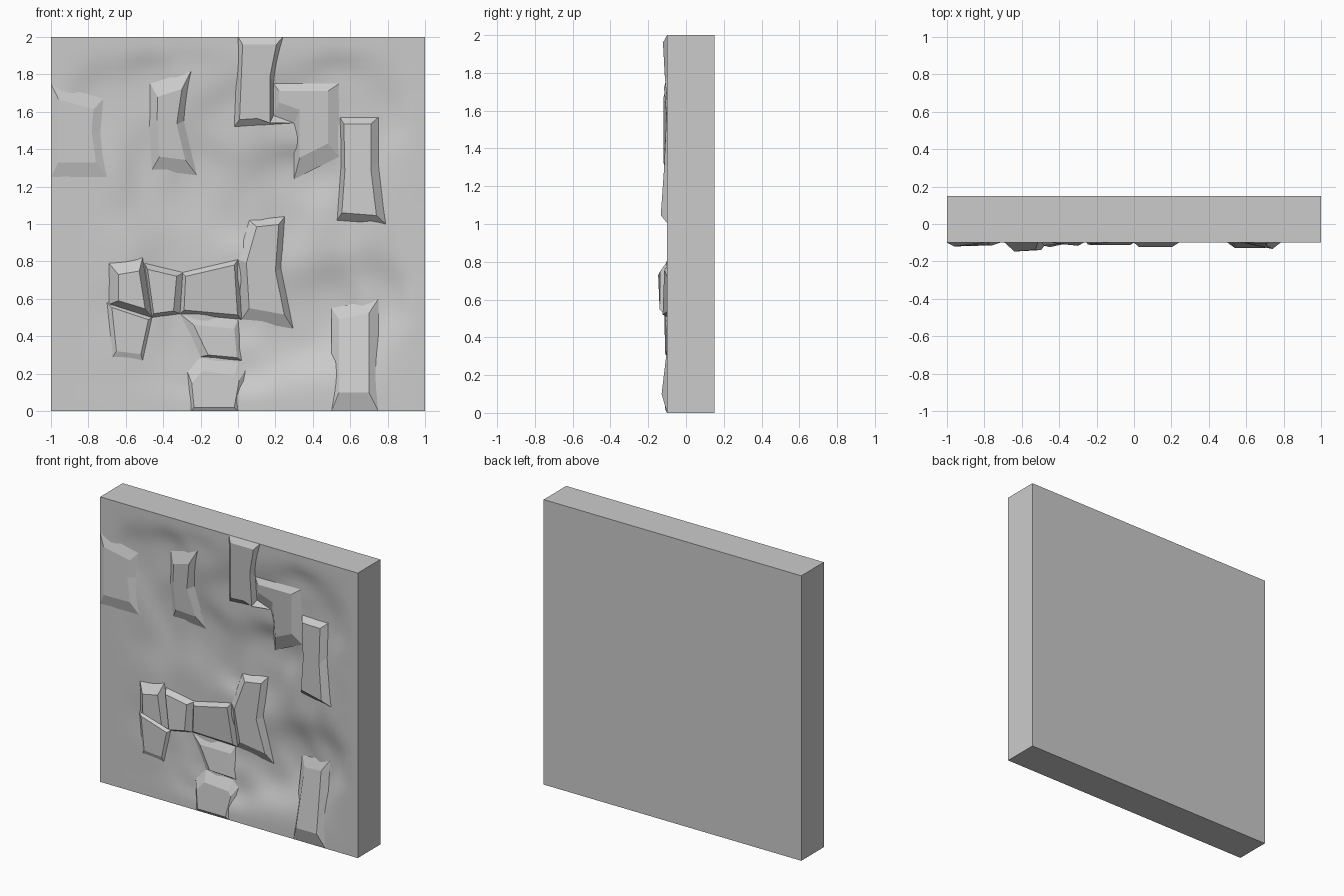
import bpy, bmesh
from mathutils import Vector

if "Cube" in bpy.data.objects:
    bpy.data.objects.remove(bpy.data.objects["Cube"])

FRONT = -0.10
GRID = 48

# Hollows of the uneven wall: (x, z, depth behind the front rim)
HOLLOWS = [
    (0.25, 1.04, 0.08), (0.07, 1.02, 0.065), (0.295, 0.44, 0.08), (0.5, 0.55, 0.10),
    (0.75, 0.60, 0.05), (0, 0.81, 0.03), (-0.25, 1.82, 0.01), (-0.22, 1.26, 0.06),
    (-0.47, 1.75, 0.03), (-0.46, 1.29, 0.04), (0.54, 1.75, 0.03), (0.30, 1.24, 0.085), (0.75, 1.57, 0.03),
    (0.54, 1.57, 0.035), (0.79, 1.0, 0.005), (0.53, 1.02, 0.045), (-0.72, 1.67, 0.025),
    (-0.70, 1.25, 0.005), (-0.69, 0.79, 0.0), (-0.67, 0.29, 0.0), (-0.02, 1.52, 0.035),
    (0.30, 1.54, 0.04), (0.02, 0.27, 0.05), (-0.2, 0.29, 0.035), (-0.27, 0.21, 0.015),
    (-0.29, 0.74, 0.035), (-0.31, 0.52, 0.035), (0.01, 0.49, 0.07), (-0.48, 0.5, 0.01)]
RIM = [(s, k * 0.2, 0) for s in (-1, 1) for k in range(11)] + \
      [(-0.8 + k * 0.2, z, 0) for z in (0, 2) for k in range(9)]


def wall_depth(x, z):
    """Smooth blend of the nearby hollows, fading to zero at the rim."""
    edge = min(1 - abs(x), z, 2 - z)
    if edge < 1e-4:
        return 0.0
    total = weight = 0.0
    for px, pz, d in HOLLOWS + RIM:
        w = 1 / ((x - px) ** 2 + (z - pz) ** 2 + 0.004) ** 2
        total += w * d
        weight += w
    return total / weight * min(1, edge / 0.12)


def make_object(name, bm):
    mesh = bpy.data.meshes.new(name)
    bm.to_mesh(mesh)
    bm.free()
    obj = bpy.data.objects.new(name, mesh)
    bpy.context.collection.objects.link(obj)
    return obj


def edge_inset(a, b, margins):
    """Inward normal and bevel width of a clockwise outline edge."""
    left, right, top, bottom = margins
    d = (b - a).normalized()
    n = Vector((d.y, -d.x))
    width = abs(n.x) * (left if n.x > 0 else right) + abs(n.y) * (bottom if n.y > 0 else top)
    return n, width


def stone(name, outline, margins, low, high):
    """Bevelled stone on the wall; height runs from low (bottom) to high (top)."""
    pts = [Vector(p) for p in outline]
    count = len(pts)
    inner = []
    for i, p in enumerate(pts):
        n1, w1 = edge_inset(pts[i - 1], p, margins)
        n2, w2 = edge_inset(p, pts[(i + 1) % count], margins)
        det = n1.x * n2.y - n1.y * n2.x
        if abs(det) < 0.02:
            move = n1 * w1
        else:
            move = Vector(((w1 * n2.y - w2 * n1.y) / det, (n1.x * w2 - n2.x * w1) / det))
        inner.append(p + move)
    z0 = min(p.y for p in inner)
    z1 = max(p.y for p in inner)
    bm = bmesh.new()
    base = [bm.verts.new((p.x, FRONT + wall_depth(p.x, p.y), p.y)) for p in pts]
    face = []
    for p in inner:
        h = low + (high - low) * (p.y - z0) / (z1 - z0)
        face.append(bm.verts.new((p.x, FRONT + wall_depth(p.x, p.y) - h, p.y)))
    top = bm.faces.new(face)
    for i in range(count):
        j = (i + 1) % count
        bm.faces.new((base[i], base[j], face[j], face[i]))
    bmesh.ops.recalc_face_normals(bm, faces=bm.faces)
    bm.normal_update()
    if top.normal.y > 0:
        bmesh.ops.reverse_faces(bm, faces=bm.faces)
    return make_object(name, bm)


# Wall slab: gridded uneven front extruded back to a flat rear
bm = bmesh.new()
rows = [[bm.verts.new((-1 + 2 * i / GRID, FRONT, 2 * k / GRID)) for i in range(GRID + 1)]
        for k in range(GRID + 1)]
for k in range(GRID):
    for i in range(GRID):
        f = bm.faces.new((rows[k][i], rows[k][i + 1], rows[k + 1][i + 1], rows[k + 1][i]))
        f.smooth = True
for row in rows:
    for v in row:
        v.co.y += wall_depth(v.co.x, v.co.z)
rim = [rows[0][i] for i in range(GRID)] + [rows[k][GRID] for k in range(GRID)] + \
      [rows[GRID][GRID - i] for i in range(GRID)] + [rows[GRID - k][0] for k in range(GRID)]
back = [bm.verts.new((v.co.x, 0.15, v.co.z)) for v in rim]
for i in range(len(rim)):
    j = (i + 1) % len(rim)
    bm.faces.new((rim[j], rim[i], back[i], back[j]))
bm.faces.new(back[::-1])
for e in bm.edges:
    if len(e.link_faces) == 2 and e.link_faces[0].smooth != e.link_faces[1].smooth:
        e.smooth = False
make_object("wall_slab", bm)

# Upper stones (clockwise outlines seen from the front)
stone("stone_upper_left", [(-1, 1.75), (-0.72, 1.67), (-0.735, 1.5), (-0.70, 1.25), (-1, 1.25)],
      (0.04, 0.04, 0.06, 0.08), 0.02, 0.02)
stone("stone_upper_mid", [(-0.47, 1.75), (-0.25, 1.82), (-0.29, 1.55), (-0.22, 1.26), (-0.46, 1.29), (-0.475, 1.52)],
      (0.04, 0.025, 0.07, 0.07), 0.03, 0.03)
stone("stone_top_edge", [(0, 2), (0.24, 2), (0.19, 1.75), (0.19, 1.58), (0.30, 1.54), (-0.02, 1.52)],
      (0.025, 0.02, 0.04, 0.035), 0.03, 0.022)
stone("stone_stepped", [(0.19, 1.75), (0.54, 1.75), (0.54, 1.36), (0.30, 1.24), (0.30, 1.54), (0.19, 1.58)],
      (0.03, 0.06, 0.04, 0.07), 0.03, 0.025)
stone("stone_upper_right", [(0.545, 1.57), (0.75, 1.57), (0.75, 1.33), (0.79, 1.0), (0.53, 1.02), (0.55, 1.3)],
      (0.02, 0.04, 0.035, 0.04), 0.04, 0.035)

# Lower stones
stone("stone_lower_right", [(0.5, 0.55), (0.75, 0.60), (0.75, 0), (0.5, 0)],
      (0.04, 0.05, 0.06, 0.1), 0.03, 0.03)
stone("stone_bottom_edge", [(-0.27, 0.21), (-0.2, 0.29), (0.0, 0.26), (0.04, 0.22), (0, 0), (-0.25, 0)],
      (0.015, 0.02, 0.07, 0.02), 0.012, 0.03)
stone("stone_under_center", [(-0.31, 0.52), (0, 0.49), (0.02, 0.27), (-0.2, 0.29)],
      (0.04, 0.02, 0.05, 0.01), 0.02, 0.02)

# Central cluster
stone("stone_center", [(-0.30, 0.74), (0, 0.81), (0.02, 0.49), (-0.31, 0.52)],
      (0.02, 0.02, 0.02, 0.02), 0.025, 0.025)
stone("stone_center_tall", [(0.06, 1.02), (0.25, 1.04), (0.23, 0.76), (0.295, 0.44), (0.02, 0.49), (0, 0.81)],
      (0.04, 0.025, 0.035, 0.06), 0.035, 0.035)
stone("stone_cluster_right", [(-0.50, 0.79), (-0.29, 0.74), (-0.31, 0.52), (-0.46, 0.50)],
      (0.01, 0.035, 0.02, 0.015), 0.035, 0.035)
stone("stone_cluster_top", [(-0.69, 0.79), (-0.51, 0.82), (-0.46, 0.50), (-0.69, 0.57)],
      (0.05, 0.02, 0.06, 0.02), 0.05, 0.048)
stone("stone_cluster_bottom", [(-0.70, 0.58), (-0.46, 0.50), (-0.51, 0.27), (-0.67, 0.29)],
      (0.02, 0.01, 0.015, 0.03), 0.012, 0.02)
